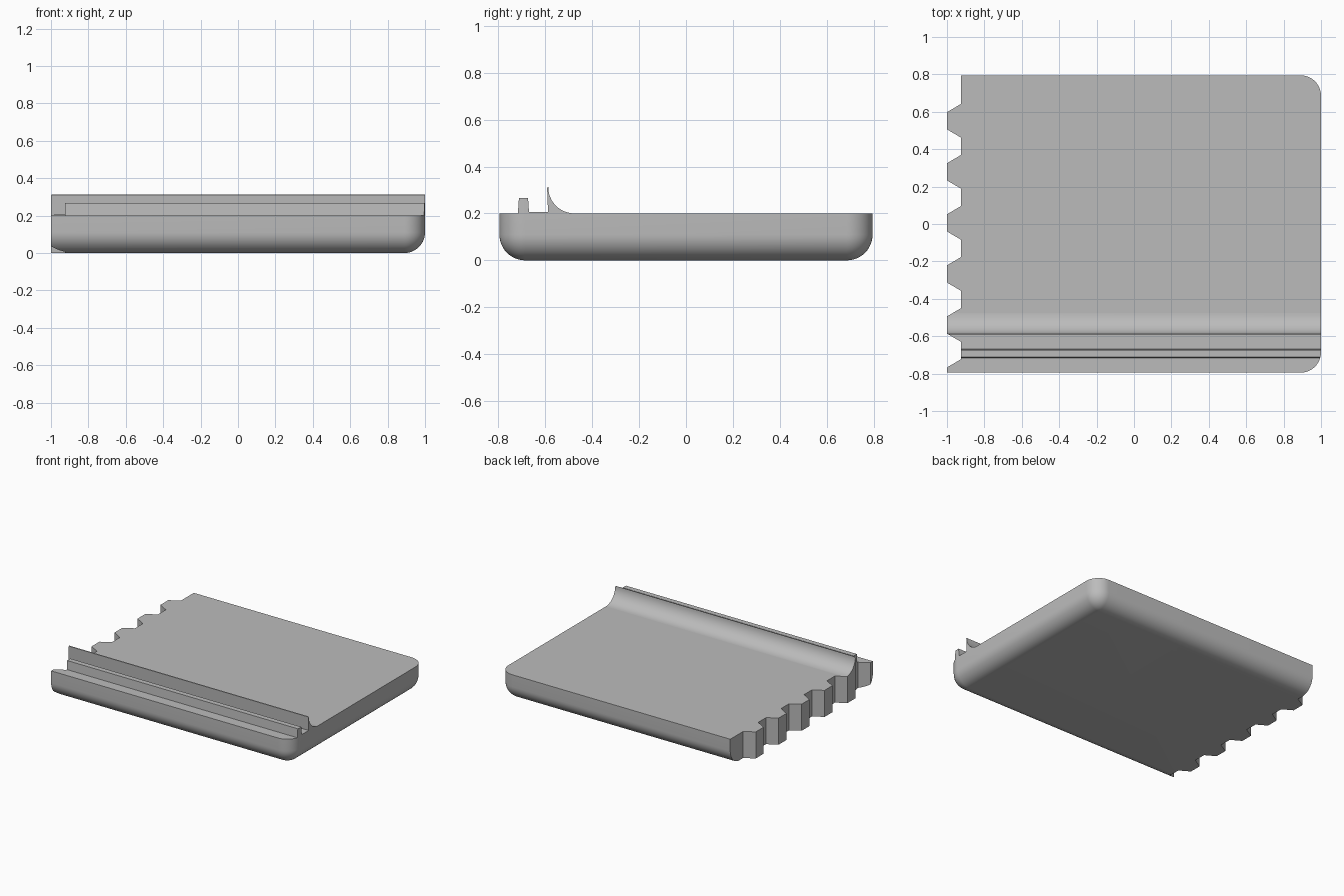
import bpy
import bmesh
from math import cos, sin, pi

HALF_Y = 0.795      # half depth of the tray
R = 0.11            # corner and underside rounding
STEP = 0.273        # tooth spacing
STEPS = 12          # segments in a quarter round

cube = bpy.data.objects.get("Cube")
if cube:
    bpy.data.objects.remove(cube)

grey = bpy.data.materials.new("plain_grey")
grey.use_nodes = True
colour = (0.5, 0.5, 0.5, 1)
grey.diffuse_color = colour
grey.node_tree.nodes["Principled BSDF"].inputs["Base Color"].default_value = colour


def loft(name, rings):
    """Skin a stack of equal-length point rings and cap both ends."""
    bm = bmesh.new()
    rows = [[bm.verts.new(p) for p in ring] for ring in rings]
    n = len(rows[0])
    for low, high in zip(rows, rows[1:]):
        for i in range(n):
            j = (i + 1) % n
            bm.faces.new((low[i], low[j], high[j], high[i]))
    bm.faces.new(rows[0][::-1])
    bm.faces.new(rows[-1])
    bmesh.ops.remove_doubles(bm, verts=bm.verts, dist=0.0001)
    bmesh.ops.recalc_face_normals(bm, faces=bm.faces)
    mesh = bpy.data.meshes.new(name)
    bm.to_mesh(mesh)
    bm.free()
    ob = bpy.data.objects.new(name, mesh)
    bpy.context.collection.objects.link(ob)
    return ob


def rounded_ring(inset, z):
    """Plan outline: square on the toothed side, round on the other."""
    cx, cy, r = 1 - R, HALF_Y - R, R - inset
    pts = [(-1.1, -cy - r, z)]
    for side in (-1, 1):
        for k in range(STEPS + 1):
            a = pi / 2 * k / STEPS
            if side < 0:
                a -= pi / 2
            pts.append((cx + r * cos(a), side * cy + r * sin(a), z))
    return pts + [(-1.1, cy + r, z)]


# Solid with a rounded underside, tall enough to contain every part
rings = []
for k in range(STEPS + 1):
    a = pi / 2 * (1 - k / STEPS)
    rings.append(rounded_ring(R * (1 - cos(a)), R * (1 - sin(a))))
rings.append(rounded_ring(0, 0.5))
envelope = loft("envelope", rings)

# Toothed plan, running from the back to the front
teeth = [(1.2, 1), (-0.925, 1)]
for i in range(6):
    c = 0.552 - STEP * i
    teeth += [(-0.925, c + 0.09), (-1, c + 0.046), (-1, c - 0.046), (-0.925, c - 0.09)]
teeth += [(-0.925, -1), (1.2, -1)]
tooth_cutter = loft("tooth_cutter", [[(x, y, z) for x, y in teeth] for z in (-0.1, 0.6)])
helpers = [envelope, tooth_cutter]

# Side profiles (y, z)
slab = [(-1, -0.1), (1, -0.1), (1, 0.2), (-1, 0.2)]
rail = [(-0.717, 0.19), (-0.668, 0.19), (-0.673, 0.266), (-0.712, 0.266)]
lip = [(-0.68, 0.19), (-0.68, 0.207), (-0.588, 0.207), (-0.592, 0.31)]
for k in range(STEPS + 1):
    a = pi + pi / 2 * k / STEPS
    lip.append((-0.475 + 0.112 * cos(a), 0.312 + 0.112 * sin(a)))
lip.append((-0.475, 0.19))

# Each part is its profile run across the tray and trimmed to the plan
for name, profile in (("tray_slab", slab), ("front_rail", rail), ("curved_lip", lip)):
    part = loft(name, [[(x, y, z) for y, z in profile] for x in (-1.15, 1.15)])
    for helper in helpers:
        mod = part.modifiers.new("trim", "BOOLEAN")
        mod.operation = "INTERSECT"
        mod.solver = "EXACT"
        mod.object = helper
    bpy.context.view_layer.update()
    graph = bpy.context.evaluated_depsgraph_get()
    part_mesh = bpy.data.meshes.new_from_object(part.evaluated_get(graph))
    part.modifiers.clear()
    part.data = part_mesh
    part.data.materials.clear()
    part.data.materials.append(grey)
    bpy.ops.object.select_all(action="DESELECT")
    part.select_set(True)
    bpy.context.view_layer.objects.active = part
    bpy.ops.object.shade_smooth_by_angle(angle=pi / 6)

for helper in helpers:
    bpy.data.objects.remove(helper)
